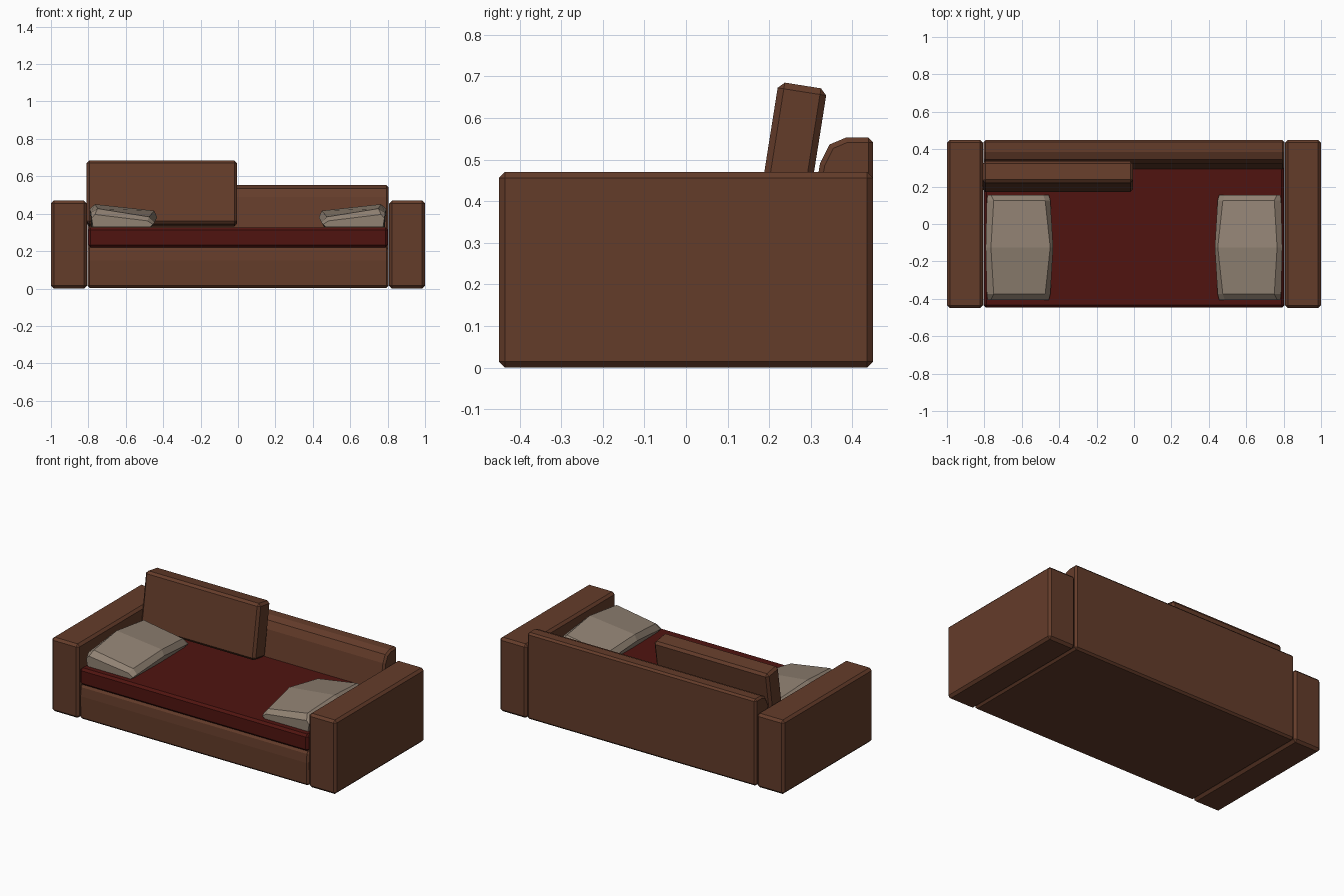
import bpy, bmesh
from math import radians

if "Cube" in bpy.data.objects:
    bpy.data.objects.remove(bpy.data.objects["Cube"])


def material(name, rgb):
    m = bpy.data.materials.new(name)
    m.diffuse_color = (*rgb, 1)
    m.use_nodes = True
    m.node_tree.nodes["Principled BSDF"].inputs["Base Color"].default_value = m.diffuse_color
    return m


BROWN = material("brown_leather", (0.127, 0.045, 0.023))
RED = material("dark_red_fabric", (0.080, 0.007, 0.005))
BEIGE = material("beige_fabric", (0.283, 0.223, 0.171))


def loft(name, rings, mat, bevel=0.0):
    """Skin a list of equal-length point rings and cap both ends."""
    bm = bmesh.new()
    vs = [[bm.verts.new(p) for p in ring] for ring in rings]
    n = len(rings[0])
    for a, b in zip(vs, vs[1:]):
        for i in range(n):
            j = (i + 1) % n
            bm.faces.new((a[i], a[j], b[j], b[i]))
    bm.faces.new(vs[0])
    bm.faces.new(vs[-1])
    bmesh.ops.recalc_face_normals(bm, faces=bm.faces)
    me = bpy.data.meshes.new(name)
    bm.to_mesh(me)
    bm.free()
    me.materials.append(mat)
    ob = bpy.data.objects.new(name, me)
    bpy.context.collection.objects.link(ob)
    if bevel:
        mod = ob.modifiers.new("edge_bevel", 'BEVEL')
        mod.width = bevel
        mod.segments = 1
        mod.limit_method = 'ANGLE'
        mod.angle_limit = radians(60)
    return ob


def extrude_x(name, profile, x0, x1, mat, bevel):
    return loft(name, [[(x, y, z) for y, z in profile] for x in (x0, x1)], mat, bevel)


def rect(y0, y1, z0, z1):
    return [(y0, z0), (y1, z0), (y1, z1), (y0, z1)]


# Frame: base with rounded front and backrest in one profile
frame = [(-0.445, 0.003), (0.45, 0.003), (0.45, 0.553), (0.385, 0.553),
         (0.345, 0.536), (0.322, 0.49), (0.275, 0.22),
         (-0.43, 0.22), (-0.441, 0.205), (-0.447, 0.15)]
extrude_x("base_and_back", frame, -0.805, 0.805, BROWN, 0.012)

# Seat cushion
extrude_x("seat_cushion", rect(-0.447, 0.31, 0.22, 0.327), -0.803, 0.803, RED, 0.014)

# Loose back cushion, leaning backwards
cushion = extrude_x("back_cushion", rect(-0.059, 0.059, -0.172, 0.172),
                    -0.81, -0.005, BROWN, 0.015)
cushion.location = (0, 0.254, 0.508)
cushion.rotation_euler = (radians(-9), 0, 0)

# Pillow cross-sections (x, z), outer side to inner side
middle = [(0.785, 0.329), (0.793, 0.425), (0.765, 0.451),
          (0.448, 0.416), (0.432, 0.38), (0.46, 0.329)]
shoulder = [(0.782, 0.329), (0.787, 0.405), (0.750, 0.427),
            (0.475, 0.383), (0.447, 0.352), (0.465, 0.329)]
end = [(0.775, 0.329), (0.783, 0.375), (0.765, 0.396),
       (0.485, 0.362), (0.455, 0.343), (0.47, 0.329)]
stations = [(-0.405, end), (-0.375, shoulder), (-0.125, middle),
            (0.125, shoulder), (0.155, end)]

# Arms and pillows on both sides
for side, s in (("left", -1), ("right", 1)):
    extrude_x(side + "_arm", rect(-0.45, 0.45, 0, 0.47), s * 0.808, s * 1.0, BROWN, 0.015)
    loft(side + "_pillow", [[(s * x, y, z) for x, z in prof] for y, prof in stations], BEIGE)
